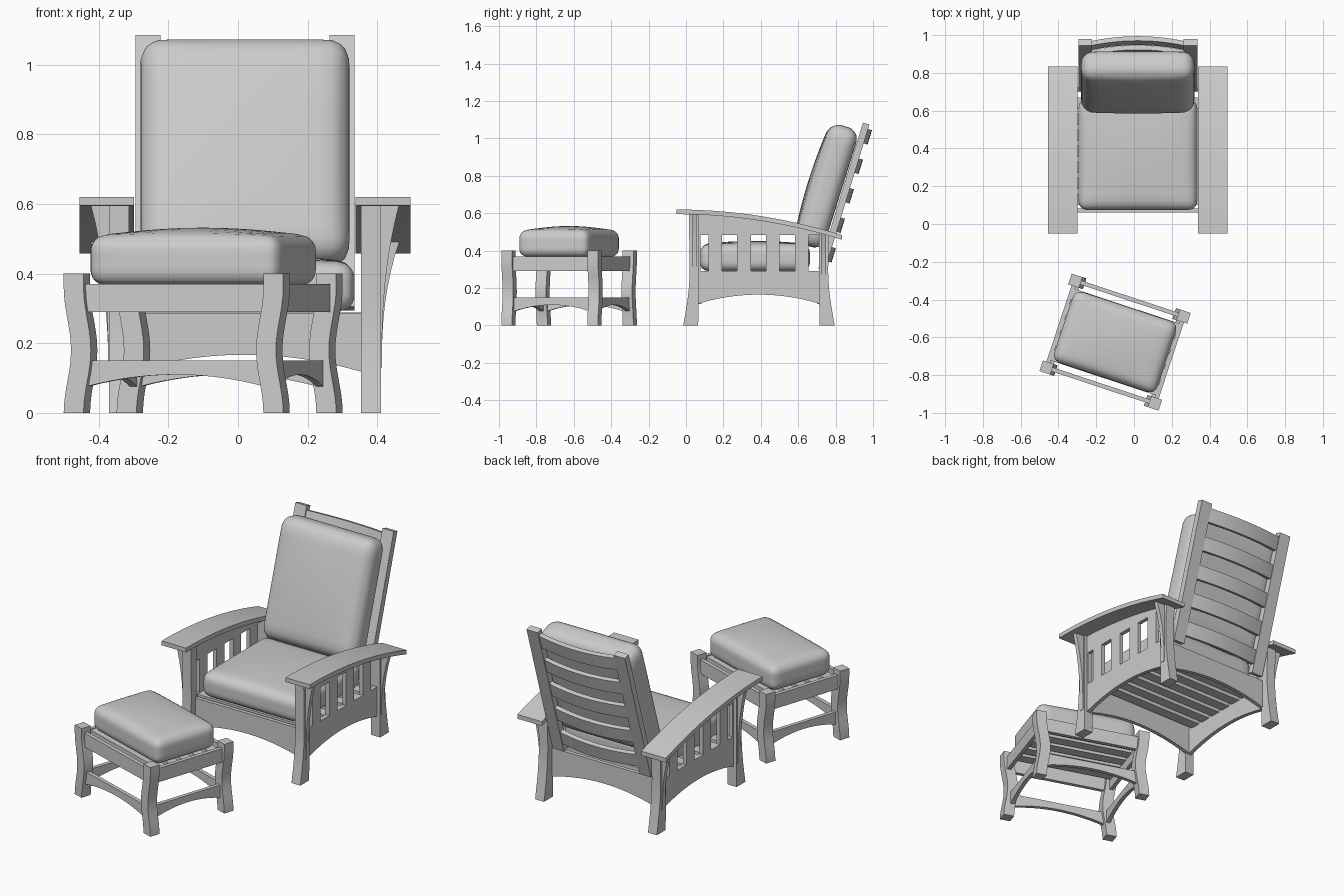
import bpy, bmesh, math
from mathutils import Matrix, Vector

cube = bpy.data.objects.get("Cube")
if cube:
    bpy.data.objects.remove(cube)

grey = bpy.data.materials.new("light_grey")
grey.use_nodes = True
grey.diffuse_color = (0.6, 0.6, 0.6, 1)
grey.node_tree.nodes["Principled BSDF"].inputs["Base Color"].default_value = (0.6, 0.6, 0.6, 1)

CX = 0.02                                  # centre line of the chair
CHAIR = Matrix.Translation((CX, 0, 0))
STOOL = Matrix.Translation((-0.1, -0.625, 0)) @ Matrix.Rotation(math.radians(-18.3), 4, 'Z')


def finish(name, bm, frame, sharp=30):
    bmesh.ops.transform(bm, matrix=frame, verts=bm.verts)
    bmesh.ops.recalc_face_normals(bm, faces=bm.faces)
    mesh = bpy.data.meshes.new(name)
    bm.to_mesh(mesh)
    bm.free()
    mesh.materials.append(grey)
    mesh.shade_smooth()
    mesh.set_sharp_from_angle(angle=math.radians(sharp))
    obj = bpy.data.objects.new(name, mesh)
    bpy.context.collection.objects.link(obj)
    return obj


def prism(name, outline, axis, lo, hi, frame):
    """Extrude a 2D outline along an axis between lo and hi."""
    place = {'x': lambda u, v, w: (w, u, v),
             'y': lambda u, v, w: (u, w, v),
             'z': lambda u, v, w: (u, v, w)}[axis]
    bm = bmesh.new()
    face = bm.faces.new([bm.verts.new(place(u, v, lo)) for u, v in outline])
    ext = bmesh.ops.extrude_face_region(bm, geom=[face])
    step = Vector(place(0, 0, hi - lo))
    bmesh.ops.translate(bm, vec=step, verts=[g for g in ext["geom"] if isinstance(g, bmesh.types.BMVert)])
    return finish(name, bm, frame)


def box(name, x, y, z, frame):
    return prism(name, [(x[0], y[0]), (x[1], y[0]), (x[1], y[1]), (x[0], y[1])], 'z', z[0], z[1], frame)


def spread(a, b, n):
    return [a + (b - a) * i / n for i in range(n + 1)]


def arch(a, b, end, rise, top):
    """Rail outline with an arched lower edge."""
    mid, half = (a + b) / 2, (b - a) / 2
    return [(b, top), (a, top)] + [(u, end + rise * (1 - ((u - mid) / half) ** 2)) for u in spread(a, b, 14)]


def cushion(name, half, r, bulge, frame):
    """Rounded box with a domed upper face."""
    bm = bmesh.new()
    bmesh.ops.create_cube(bm, size=2)
    bmesh.ops.subdivide_edges(bm, edges=bm.edges[:], cuts=15, use_grid_fill=True)
    for v in bm.verts:
        p = Vector([math.sin(c * math.pi / 2) * h for c, h in zip(v.co, half)])
        u, w = p.x / half[0], p.y / half[1]
        core = Vector([max(-(h - r), min(h - r, c)) for c, h in zip(p, half)])
        d = p - core
        if d.length > 0:
            p = core + d.normalized() * r
        p.z += bulge * (1 - u * u) * (1 - w * w) * (p.z > 0)
        v.co = p
    finish(name, bm, frame, 180)


def arm_top(y):
    return 0.62 - 0.135 * ((y + 0.05) / 0.88) ** 2


THICK = 0.025

# Chair sides: arms, legs, brackets, slatted panels
for s, side in ((1, "left"), (-1, "right")):
    def across(a, b):
        return sorted((s * a, s * b))

    ys = spread(-0.05, 0.835, 14)
    prism(side + "_arm", [(y, arm_top(y)) for y in ys] + [(y, arm_top(y) - THICK) for y in reversed(ys)],
          'x', *across(0.318, 0.475), CHAIR)

    for end in ("front", "back"):
        def along(y):
            return y if end == "front" else 0.78 - y

        def under(y):
            return arm_top(along(y)) - THICK / 2

        outer = [(-0.015 + 0.035 * math.sin(t * math.pi / 2), 0.3 * t) for t in spread(0, 1, 6)]
        leg = outer + [(0.015, under(0.015)), (0.068, under(0.068)), (0.068, 0.12), (0.065, 0)]
        prism(f"{side}_{end}_leg", [(along(y), z) for y, z in leg], 'x', *across(0.333, 0.39), CHAIR)

        top = min(under(0.03), under(0.055))
        curve = [(0.393 + 0.052 * t ** 2.5, 0.13 + (top - 0.13) * t) for t in spread(0, 1, 8)]
        bracket = [(0.385, 0.13)] + curve + [(0.385, top)]
        prism(f"{side}_{end}_bracket", [(s * x, z) for x, z in bracket],
              'y', *sorted((along(0.032), along(0.057))), CHAIR)

    panel = across(0.35, 0.373)
    prism(side + "_lower_rail", arch(0.06, 0.72, 0.115, 0.05, 0.29), 'x', *panel, CHAIR)
    ys = spread(0.06, 0.72, 10)
    prism(side + "_upper_rail", [(0.72, 0.485), (0.06, 0.485)] + [(y, arm_top(y) - THICK / 2) for y in ys],
          'x', *panel, CHAIR)
    box(side + "_front_stile", panel, (0.06, 0.077), (0.28, 0.49), CHAIR)
    for i in range(4):
        y = 0.12 + i * 0.154
        box(f"{side}_side_slat_{i + 1}", panel, (y, y + 0.073), (0.28, 0.49), CHAIR)

# Seat frame and slats
for end, y in (("front", 0.06), ("back", 0.7)):
    prism(end + "_seat_rail", arch(-0.345, 0.345, 0.115, 0.052, 0.285), 'y', y, y + 0.022, CHAIR)
for i in range(7):
    y = 0.1 + i * 0.085
    box(f"seat_slat_{i + 1}", (-0.352, 0.352), (y, y + 0.06), (0.265, 0.288), CHAIR)
cushion("seat_cushion", (0.315, 0.295, 0.072), 0.05, 0.018, Matrix.Translation((CX, 0.368, 0.362)))

# Reclined back frame with bowed slats
BACK = Matrix.Translation((CX, 0.725, 0.3)) @ Matrix.Rotation(math.radians(-17), 4, 'X')
for s, side in ((1, "left"), (-1, "right")):
    box(side + "_back_post", sorted((s * 0.243, s * 0.315)), (-0.018, 0.018), (0, 0.815), BACK)
xs = spread(-0.26, 0.26, 14)
bow = [(x, 0.04 - 0.03 * (x / 0.26) ** 2) for x in xs]
bow_outline = bow + [(x, y - 0.025) for x, y in reversed(bow)]
for i in range(5):
    z = 0.09 + i * 0.165
    prism(f"back_slat_{i + 1}", bow_outline, 'z', z - 0.04, z + 0.04, BACK)
cushion("back_cushion", (0.3, 0.335, 0.082), 0.066, 0.02,
        Matrix.Translation((CX, 0.752, 0.745)) @ Matrix.Rotation(math.radians(72.6), 4, 'X'))

# Footstool: curved legs, rails, slats, cushion
LX, LY = 0.302, 0.242
for sx, side in ((1, "left"), (-1, "right")):
    inward = [(LX - 0.022 * math.sin(math.pi * min(1, z / 0.36)) ** 2, z) for z in spread(0, 0.36, 14)]
    inward.append((LX, 0.4))
    outline = [(sx * (x - 0.03), z) for x, z in inward] + [(sx * (x + 0.03), z) for x, z in reversed(inward)]
    for sy, end in ((-1, "front"), (1, "back")):
        prism(f"stool_{side}_{end}_leg", outline, 'y', sy * LY - 0.03, sy * LY + 0.03, STOOL)
    w = sx * LX
    box(f"stool_{side}_upper_rail", (w - 0.011, w + 0.011), (-LY, LY), (0.29, 0.37), STOOL)
    w = sx * (LX - 0.02)
    prism(f"stool_{side}_lower_rail", arch(-LY + 0.025, LY - 0.025, 0.075, 0.035, 0.15),
          'x', w - 0.011, w + 0.011, STOOL)
for sy, end in ((-1, "front"), (1, "back")):
    w = sy * LY
    box(f"stool_{end}_upper_rail", (-LX, LX), (w - 0.011, w + 0.011), (0.29, 0.37), STOOL)
    prism(f"stool_{end}_lower_rail", arch(-LX + 0.03, LX - 0.03, 0.075, 0.035, 0.15),
          'y', w - 0.011, w + 0.011, STOOL)
for i in range(5):
    y = -0.2 + i * 0.085
    box(f"stool_slat_{i + 1}", (-LX, LX), (y, y + 0.06), (0.345, 0.366), STOOL)
cushion("stool_cushion", (0.288, 0.198, 0.072), 0.045, 0.022,
        STOOL @ Matrix.Translation((0, 0, 0.438)))
